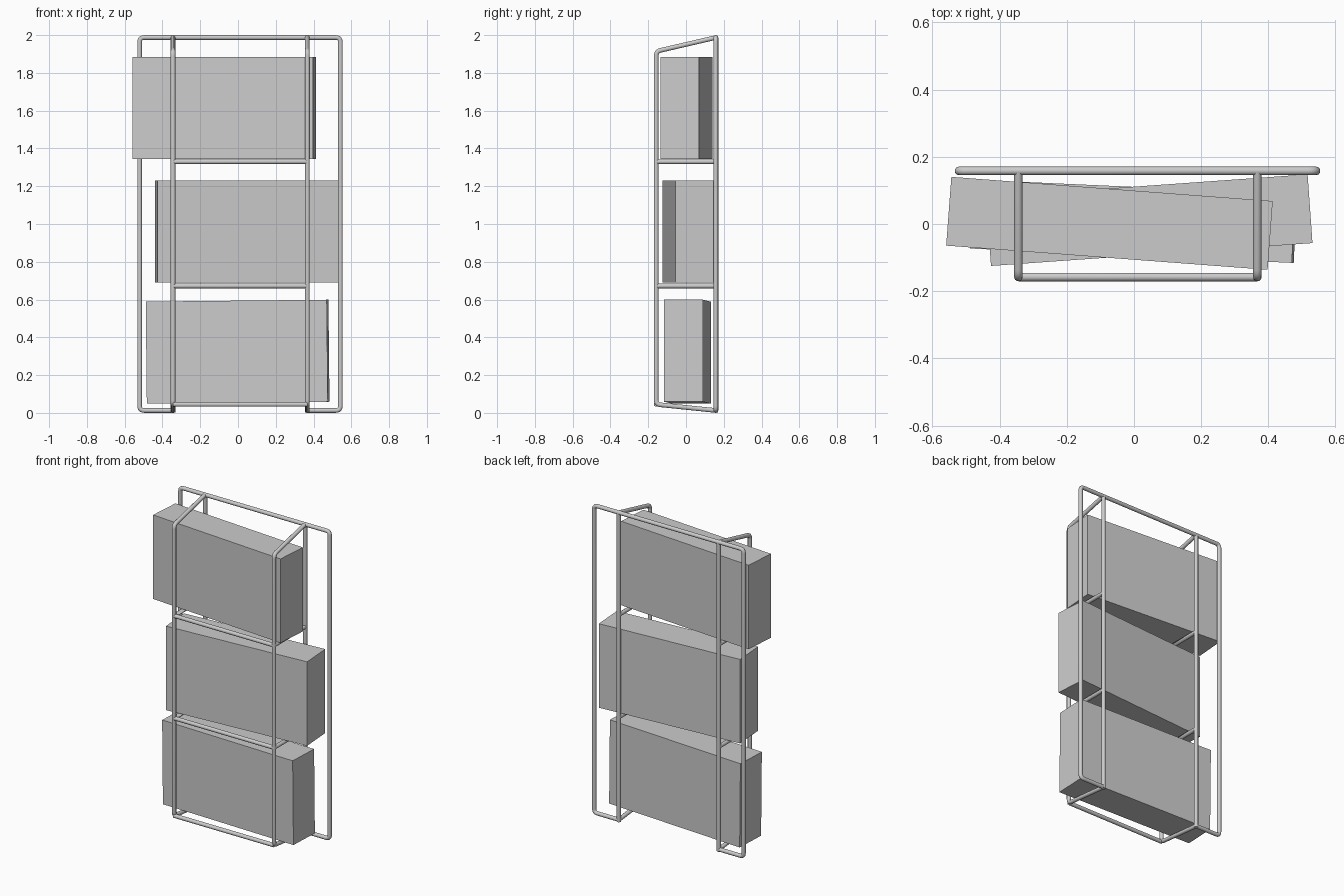
import bpy
from math import radians
from mathutils import Vector

if "Cube" in bpy.data.objects:
    bpy.data.objects.remove(bpy.data.objects["Cube"])

R = 0.0128                      # tube radius
Y = 0.158                       # front / back tube planes
XL, XR = -0.344, 0.367          # inner uprights
OL, OR = -0.521, 0.542          # outer uprights
ZB, ZT = R, 2 - R


def fillet(pts, r, n=5):
    """Round the inner corners of a polyline."""
    pts = [Vector(p) for p in pts]
    out = [pts[0]]
    for a, b, c in zip(pts, pts[1:], pts[2:]):
        p, q = b + (a - b).normalized() * r, b + (c - b).normalized() * r
        for i in range(n + 1):
            t = i / n
            out.append(p * (1 - t) ** 2 + b * 2 * t * (1 - t) + q * t * t)
    return out + [pts[-1]]


def tube(name, pts, r=0.024):
    cu = bpy.data.curves.new(name, 'CURVE')
    cu.dimensions = '3D'
    cu.bevel_depth = R
    cu.bevel_resolution = 3
    cu.use_fill_caps = True
    path = fillet(pts, r)
    sp = cu.splines.new('POLY')
    sp.points.add(len(path) - 1)
    for p, co in zip(sp.points, path):
        p.co = (*co, 1)
    sp.use_smooth = True
    ob = bpy.data.objects.new(name, cu)
    bpy.context.collection.objects.link(ob)


def box(name, loc, roll, yaw):
    bpy.ops.mesh.primitive_cube_add(size=1, location=loc,
                                    rotation=(0, radians(roll), radians(yaw)))
    ob = bpy.context.object
    ob.name = name
    ob.scale = (0.959, 0.205, 0.54)


# Back frame: one bent tube, open between the inner uprights at the bottom
tube("back_frame", [(XL, Y, ZB), (OL, Y, ZB), (OL, Y, ZT),
                    (OR, Y, ZT), (OR, Y, ZB), (XR, Y, ZB)])

# Inner uprights and the bent front legs with sloping ends
for side, x in (("left", XL), ("right", XR)):
    tube(side + "_back_upright", [(x, Y, 0.002), (x, Y, ZT)])
    tube(side + "_front_leg", [(x, Y, ZT), (x, -Y, 1.914),
                               (x, -Y, 0.045), (x, Y, ZB)])

# Shelf supports: front rail with a side rail at each end
for i, z in enumerate((0.672, 1.33)):
    tube(f"shelf_rail_{i + 1}", [(XL, Y, z), (XL, -Y, z), (XR, -Y, z), (XR, Y, z)], 0.005)
tube("bottom_front_rail", [(XL, -Y, 0.045), (XR, -Y, 0.045)])

# Loosely placed boxes
box("bottom_box", (-0.002, 0.008, 0.324), -0.6, -2.55)
box("middle_box", (0.0455, 0.0115, 0.959), 0, 4.06)
box("top_box", (-0.073, 0.002, 1.615), 0, -4.3)
